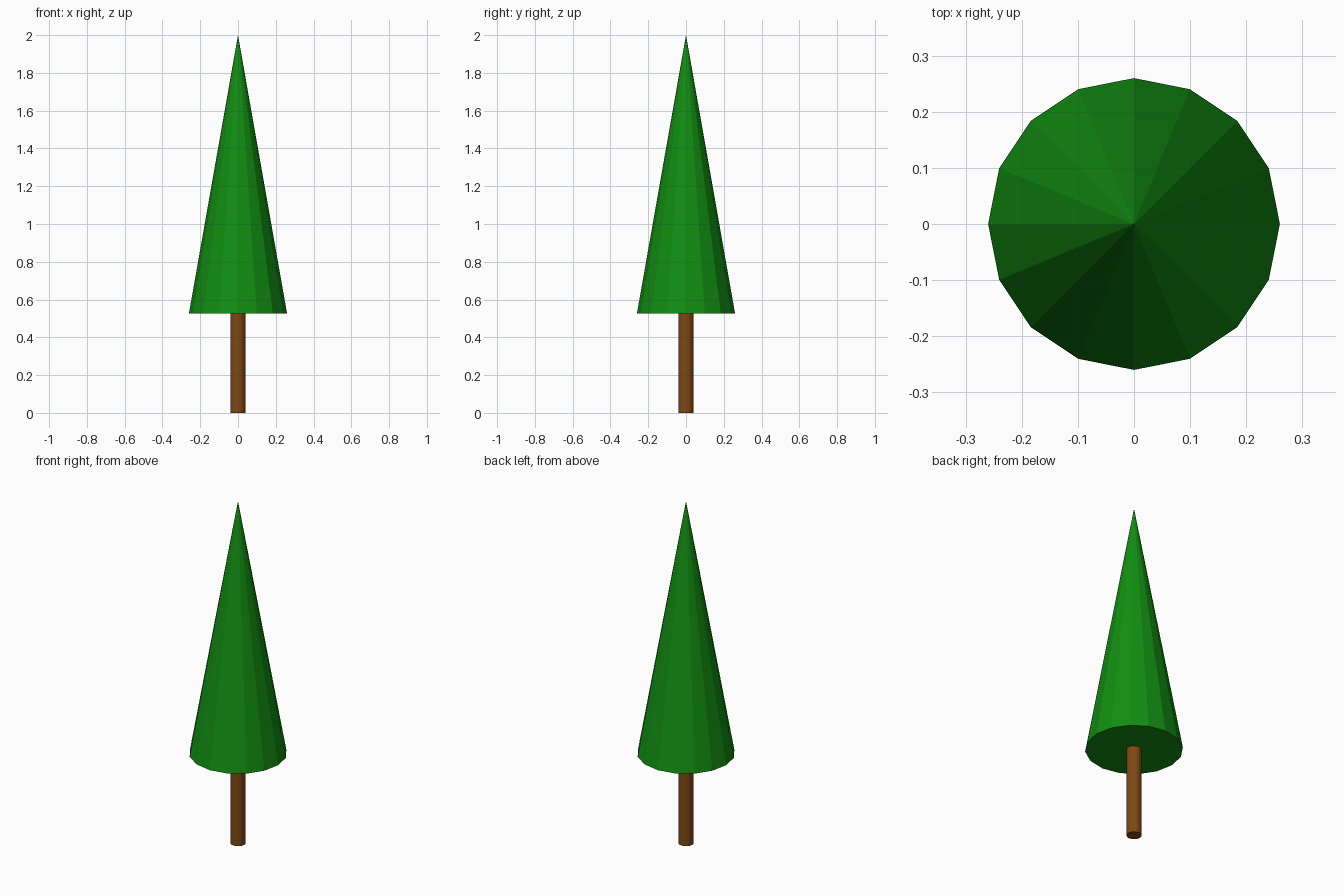
import bpy

if "Cube" in bpy.data.objects:
    bpy.data.objects.remove(bpy.data.objects["Cube"])


def material(name, rgb):
    mat = bpy.data.materials.new(name)
    mat.diffuse_color = (*rgb, 1.0)
    mat.use_nodes = True
    mat.node_tree.nodes["Principled BSDF"].inputs["Base Color"].default_value = mat.diffuse_color
    return mat


def tapered(name, sides, r_bottom, r_top, z0, z1, mat):
    """Upright flat-shaded cone or cylinder between two heights."""
    bpy.ops.mesh.primitive_cone_add(vertices=sides, radius1=r_bottom, radius2=r_top,
                                    depth=z1 - z0, location=(0, 0, (z0 + z1) / 2))
    obj = bpy.context.object
    obj.name = name
    obj.data.materials.append(mat)
    return obj


bark = material("bark brown", (0.21, 0.066, 0.006))
needles = material("needle green", (0.006, 0.27, 0.006))

# Trunk, ending just inside the foliage
tapered("trunk", 16, 0.04, 0.04, 0.0, 0.53, bark)

# Single tall foliage cone with a closed underside
tapered("foliage", 16, 0.26, 0.0, 0.525, 2.0, needles)
